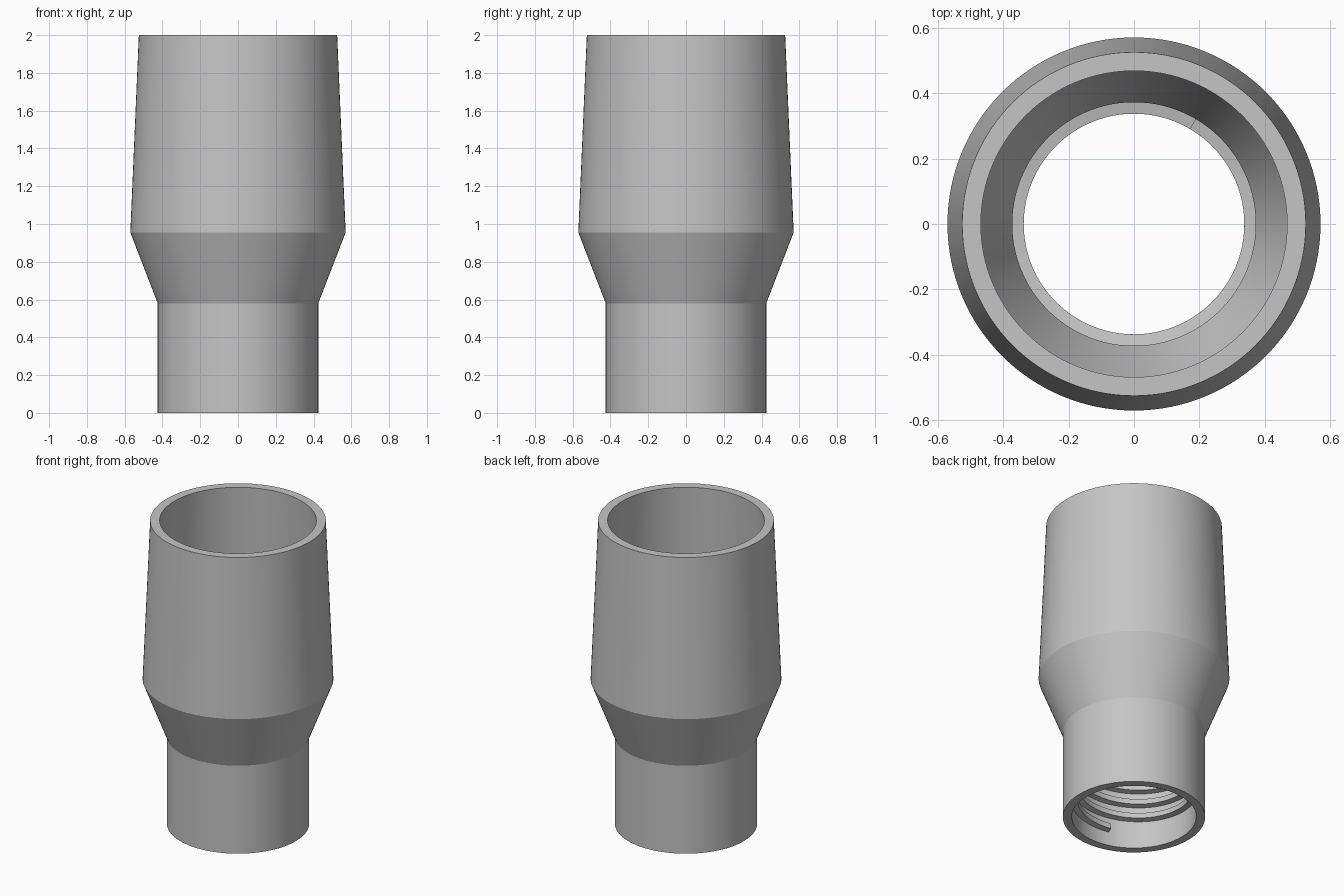
import bpy
import math

cube = bpy.data.objects.get("Cube")
if cube:
    bpy.data.objects.remove(cube, do_unlink=True)

grey = bpy.data.materials.new("light grey plastic")
grey.use_nodes = True
colour = (0.56, 0.56, 0.56, 1)
grey.diffuse_color = colour
grey.node_tree.nodes["Principled BSDF"].inputs["Base Color"].default_value = colour


def make_object(name, verts, faces):
    mesh = bpy.data.meshes.new(name)
    mesh.from_pydata(verts, [], faces)
    mesh.materials.append(grey)
    obj = bpy.data.objects.new(name, mesh)
    bpy.context.collection.objects.link(obj)
    bpy.ops.object.select_all(action="DESELECT")
    obj.select_set(True)
    bpy.context.view_layer.objects.active = obj
    bpy.ops.object.shade_smooth_by_angle(angle=math.radians(15))
    return obj


def point(radius, angle, z):
    return (radius * math.cos(angle), radius * math.sin(angle), z)


# Tapered socket, cone and collar: a closed wall profile turned about z
profile = [(0.425, 0), (0.425, 0.58), (0.57, 0.955), (0.525, 2),
           (0.468, 2), (0.513, 0.965), (0.372, 0.59), (0.372, 0)]
sides, count = 128, len(profile)
verts = [point(r, math.tau * s / sides, z) for s in range(sides) for r, z in profile]
faces = []
for s in range(sides):
    a, b = s * count, (s + 1) % sides * count
    for i in range(count):
        j = (i + 1) % count
        faces.append((a + i, b + i, b + j, a + j))
make_object("adapter_body", verts, faces)

# Internal screw thread: a ridge section swept up a right-handed helix
section = [(0.38, 0), (0.337, 0.008), (0.337, 0.042), (0.38, 0.05)]
pitch, start_z, start_angle, turns = 0.096, 0.09, math.radians(254), 4.46
steps = 500
verts = []
for s in range(steps + 1):
    turn = turns * s / steps
    for r, z in section:
        verts.append(point(r, start_angle + math.tau * turn, start_z + pitch * turn + z))
faces = [(0, 1, 2, 3)]
for s in range(steps):
    a, b = s * 4, s * 4 + 4
    for i in range(4):
        j = (i + 1) % 4
        faces.append((a + i, b + i, b + j, a + j))
last = steps * 4
faces.append((last + 3, last + 2, last + 1, last))
thread = make_object("internal_thread", verts, faces)

# Make the ridge faces point outward
bpy.ops.object.mode_set(mode="EDIT")
bpy.ops.mesh.select_all(action="SELECT")
bpy.ops.mesh.normals_make_consistent(inside=False)
bpy.ops.object.mode_set(mode="OBJECT")
